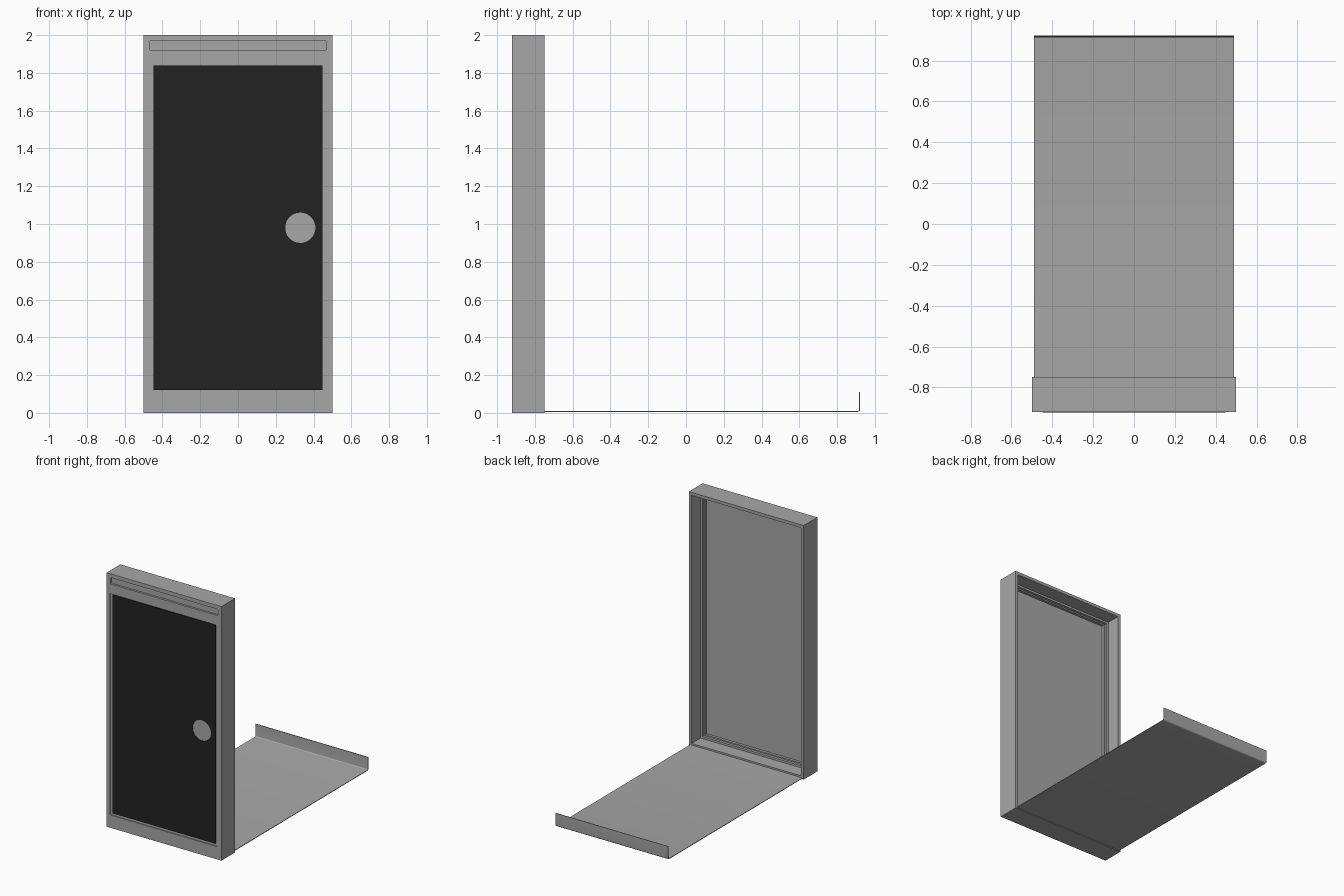
import bpy, bmesh, math

cube = bpy.data.objects.get("Cube")
if cube:
    bpy.data.objects.remove(cube, do_unlink=True)


def material(name, value):
    mat = bpy.data.materials.new(name)
    mat.use_nodes = True
    colour = (value, value, value, 1)
    mat.diffuse_color = colour
    mat.node_tree.nodes["Principled BSDF"].inputs["Base Color"].default_value = colour
    return mat


grey = material("light grey", 0.39)
black = material("soft black", 0.016)


def make_object(name, bm, mat):
    bmesh.ops.recalc_face_normals(bm, faces=bm.faces)
    mesh = bpy.data.meshes.new(name)
    bm.to_mesh(mesh)
    bm.free()
    mesh.materials.append(mat)
    obj = bpy.data.objects.new(name, mesh)
    bpy.context.collection.objects.link(obj)
    return obj


def outline(half_w, low, high, radius):
    """Rectangle in x and z, with rounded corners if radius is set."""
    steps = 4 if radius else 0
    points = []
    for i, (sx, top) in enumerate([(1, 1), (-1, 1), (-1, 0), (1, 0)]):
        cx = sx * (half_w - radius)
        cz = high - radius if top else low + radius
        for k in range(steps + 1):
            a = math.pi / 2 * (i + (k / steps if steps else 0))
            points.append((cx + radius * math.cos(a), cz + radius * math.sin(a)))
    return points


def loft(name, rings, mat):
    """Join matching (outline, y) rings and cap both ends."""
    bm = bmesh.new()
    loops = [[bm.verts.new((x, y, z)) for x, z in pts] for pts, y in rings]
    for a, b in zip(loops, loops[1:]):
        for i in range(len(a)):
            j = (i + 1) % len(a)
            bm.faces.new((a[i], a[j], b[j], b[i]))
    bm.faces.new(loops[0])
    bm.faces.new(loops[-1])
    return make_object(name, bm, mat)


def cut(target, cutter):
    cutter.hide_render = True
    mod = target.modifiers.new("cut", 'BOOLEAN')
    mod.operation = 'DIFFERENCE'
    mod.solver = 'EXACT'
    mod.object = cutter
    bpy.context.view_layer.objects.active = target
    bpy.ops.object.modifier_apply(modifier=mod.name)
    bpy.data.objects.remove(cutter, do_unlink=True)


FRONT, BACK = -0.92, -0.75


def border(inset):
    return outline(0.5 - inset, inset, 2 - inset, 0)


# Frame: shallow box open at the back, with a stepped inner rim
rings = [(border(0), FRONT), (border(0), BACK)]
for inset, start, end in [(0.024, 0, 0.11), (0.04, 0.11, 0.13), (0.05, 0.13, 0.15)]:
    rings += [(border(inset), BACK - start), (border(inset), BACK - end)]
frame = loft("door_frame", rings, grey)

# Recesses in the front: panel bed and upper slot
for half_w, low, high, depth in [(0.47, 0.10, 1.85, 0.006), (0.468, 1.92, 1.97, 0.016)]:
    shape = outline(half_w, low, high, 0.008)
    cut(frame, loft("recess_cutter", [(shape, FRONT - 0.05), (shape, FRONT + depth)], grey))

# Dark panel with a round opening
shape = outline(0.448, 0.12, 1.84, 0)
panel = loft("dark_panel", [(shape, FRONT - 0.002), (shape, FRONT + 0.0065)], black)
circle = [(0.33 + 0.08 * math.cos(a), 0.98 + 0.08 * math.sin(a))
          for a in (math.tau * i / 48 for i in range(48))]
cut(panel, loft("round_cutter", [(circle, FRONT - 0.05), (circle, FRONT + 0.05)], grey))

# Round inlay filling the opening
loft("round_inlay", [(circle, FRONT), (circle, FRONT + 0.0065)], grey)

# Fold-down flap: thin sheet with an upturned lip and a rounded bend
LENGTH, LIP, THICK, BEND = 0.922, 0.11, 0.005, 0.012
base = 0.006


def flap_side(offset):
    radius = BEND - offset
    arc = [(LENGTH - BEND + radius * math.sin(a), base + BEND - radius * math.cos(a))
           for a in (math.pi / 2 * k / 6 for k in range(7))]
    return [(BACK - 0.01, base + offset)] + arc + [(LENGTH - offset, LIP)]


bm = bmesh.new()
under, upper = flap_side(0), flap_side(THICK)
sheet = [[[bm.verts.new((x, y, z)) for y, z in side] for side in (under, upper)]
         for x in (-0.49, 0.49)]
(lu, lt), (ru, rt) = sheet
for i in range(len(under) - 1):
    j = i + 1
    for a, b in ((lu, ru), (lt, rt), (lu, lt), (ru, rt)):
        bm.faces.new((a[i], a[j], b[j], b[i]))
for i in (0, -1):
    bm.faces.new((lu[i], lt[i], rt[i], ru[i]))
flap = make_object("fold_down_flap", bm, grey)
bpy.ops.object.select_all(action='DESELECT')
flap.select_set(True)
bpy.context.view_layer.objects.active = flap
bpy.ops.object.shade_smooth_by_angle()
